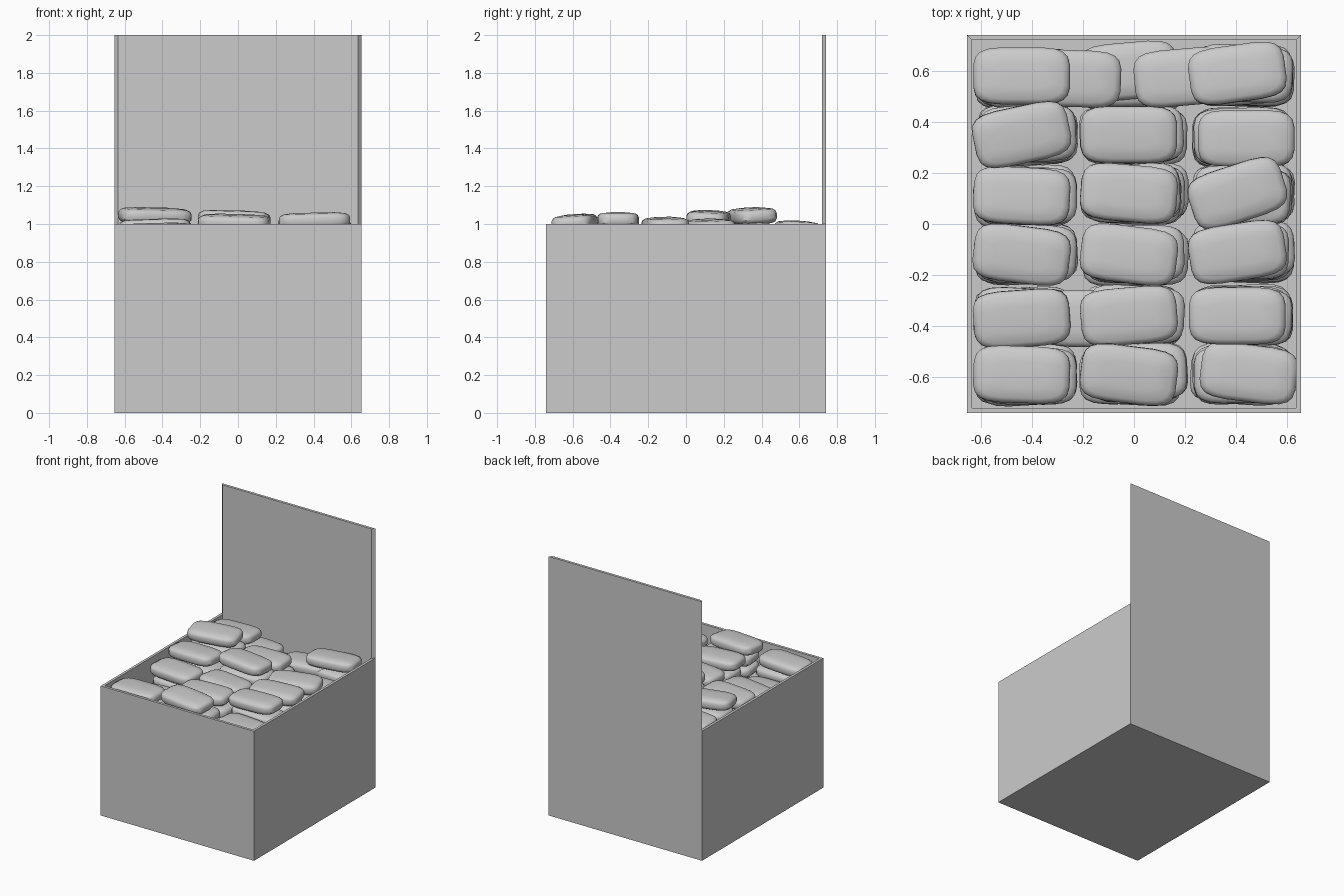
import bpy, bmesh, math, random
from mathutils import Matrix, Euler

if "Cube" in bpy.data.objects:
    bpy.data.objects.remove(bpy.data.objects["Cube"])

random.seed(4)


def make_mesh(name, bm):
    bmesh.ops.recalc_face_normals(bm, faces=bm.faces)
    mesh = bpy.data.meshes.new(name)
    bm.to_mesh(mesh)
    bm.free()
    return mesh


def add_object(name, mesh):
    ob = bpy.data.objects.new(name, mesh)
    bpy.context.collection.objects.link(ob)
    return ob


W, D, H, T = 0.655, 0.74, 1.0, 0.02   # half width, half depth, height, wall


def rect(bm, x, y, z):
    return [bm.verts.new((sx * x, sy * y, z))
            for sx, sy in ((-1, -1), (1, -1), (1, 1), (-1, 1))]


def bridge(bm, a, b):
    n = len(a)
    for i in range(n):
        bm.faces.new((a[i], a[(i + 1) % n], b[(i + 1) % n], b[i]))


# Open box: outer shell, rim, inner shell and floor
bm = bmesh.new()
rings = [rect(bm, W, D, 0), rect(bm, W, D, H),
         rect(bm, W - T, D - T, H), rect(bm, W - T, D - T, T)]
for a, b in zip(rings, rings[1:]):
    bridge(bm, a, b)
bm.faces.new(rings[0])
bm.faces.new(rings[-1])
add_object("box", make_mesh("box", bm))

# Raised back panel with mitred side edges
bm = bmesh.new()
profile = [(-W, D), (W, D), (W - T, D - T), (-W + T, D - T)]
low, high = [[bm.verts.new((x, y, z)) for x, y in profile] for z in (H, 2 * H)]
bridge(bm, low, high)
bm.faces.new(low)
bm.faces.new(high)
add_object("back_panel", make_mesh("back_panel", bm))


# Pouch: stacked rounded-rectangle rings with a gentle dome
def pouch_mesh():
    bm = bmesh.new()
    n, rings = 20, []
    for scale, z in ((0.45, -.043), (0.8, -.039), (0.93, -.031), (1, -.016),
                     (1, .014), (0.95, .027), (0.83, .036), (0.45, .042)):
        inset = 1 - scale
        a, b = 0.19 - 0.115 * inset * 1.3, 0.112 * scale
        ring = []
        for i in range(n):
            t = 2 * math.pi * (i + 0.5) / n
            c, s = math.cos(t), math.sin(t)
            ring.append(bm.verts.new((a * math.copysign(abs(c) ** 0.45, c),
                                      b * math.copysign(abs(s) ** 0.5, s), z)))
        rings.append(ring)
    for a, b in zip(rings, rings[1:]):
        bridge(bm, a, b)
    bm.faces.new(rings[0])
    bm.faces.new(rings[-1])
    mesh = make_mesh("pouch", bm)
    for p in mesh.polygons:
        p.use_smooth = True
    mesh.set_sharp_from_angle(angle=math.radians(35))
    return mesh


pouch = pouch_mesh()
count = 0


def add_pouch(x, y, z, turn=0.0, roll=0.0, pitch=0.0):
    global count
    count += 1
    ob = add_object("pouch_%03d" % count, pouch)
    ob.location = (x, y, z)
    ob.rotation_euler = Euler([math.radians(v) for v in (roll, pitch, turn)])


# Top pouch of each stack: x, y, top height, turn
tops = [
    (-.44, .58, 1.02, 0), (.19, .575, .94, 5), (.405, .59, 1.02, 8),
    (-.44, .35, 1.09, 12), (-.02, .35, 1.01, 0), (.44, .335, .92, 0),
    (-.44, .11, 1.03, -3), (-.02, .12, 1.075, -5), (.405, .12, 1.03, 18),
    (-.44, -.12, .98, -7), (-.02, -.12, 1.0, -7), (.405, -.11, 1.04, 9),
    (-.44, -.37, .89, 4), (-.02, -.36, 1.02, 5), (.405, -.36, 1.065, 0),
    (-.44, -.59, 1.01, -2), (-.02, -.59, 1.055, -7), (.45, -.585, .97, -7),
]
for x, y, top, turn in tops:
    add_pouch(x, y, top - 0.047, turn, random.uniform(-4, 4), random.uniform(-2, 2))

# Loose pouches showing between the stacks
add_pouch(-.24, .57, .91, -2)
add_pouch(-.02, .60, .83, 5)
add_pouch(-.17, -.37, .80, 0)

# Stacks below, down to the floor
for x, y, top, turn in tops:
    col = 0.44 if x > 0.3 else (-0.44 if x < -0.3 else 0.0)
    z = top - 0.047 - 0.088
    while z > 0.065:
        jx = random.uniform(-.025, .025) if col == 0 else -math.copysign(random.uniform(0, .03), col)
        add_pouch(col + jx, y + random.uniform(-.01, .01) - 0.01 * (y > 0.5), z,
                  random.uniform(-4, 4), random.uniform(-2, 2))
        z -= 0.088
